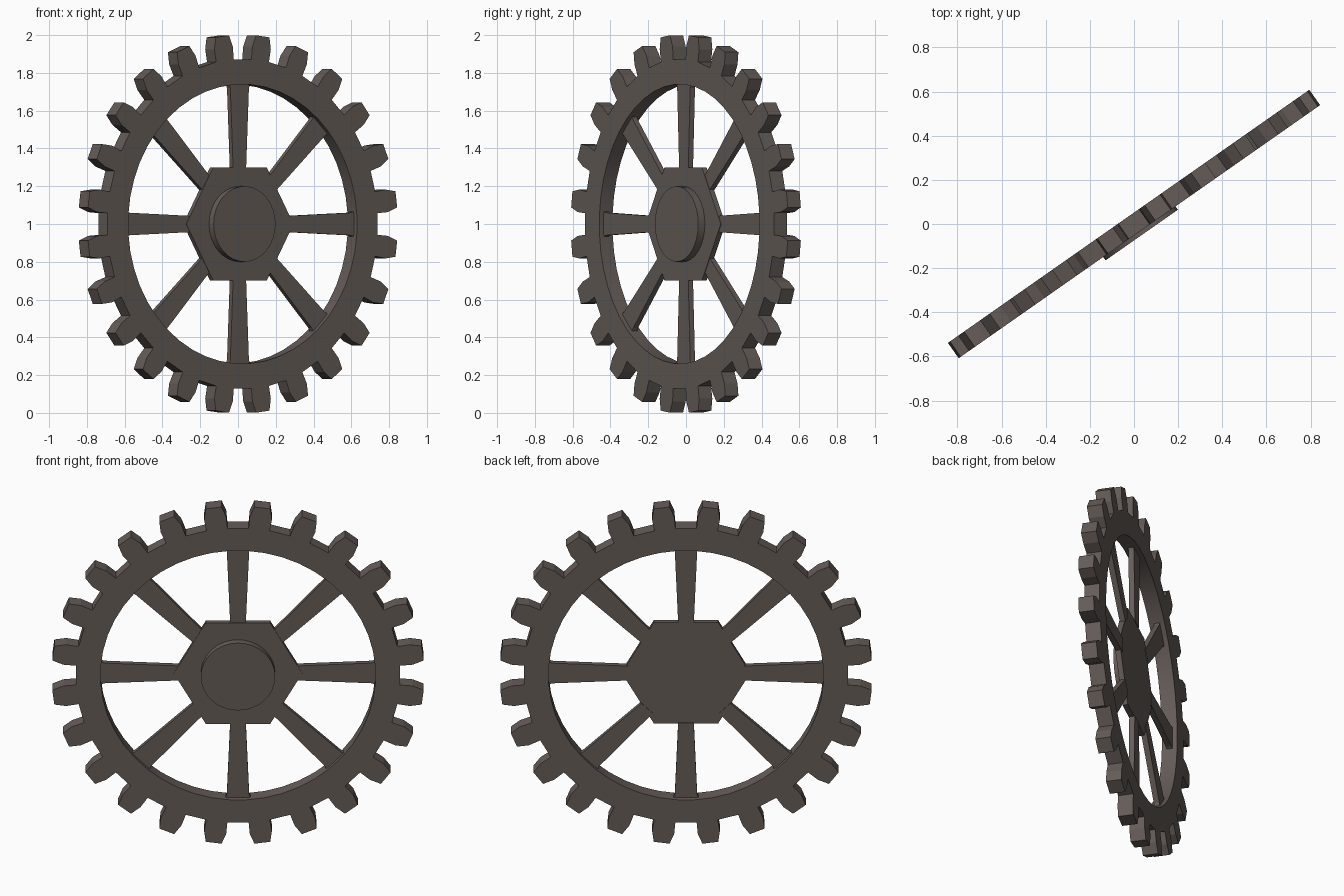
import bpy, bmesh, math
from math import sin, cos, pi, radians

if "Cube" in bpy.data.objects:
    bpy.data.objects.remove(bpy.data.objects["Cube"])

TURN = radians(35)      # wheel is turned about the vertical axis
TEETH, SPOKES = 24, 8

iron = bpy.data.materials.new("dark_iron")
iron.diffuse_color = (0.13, 0.107, 0.097, 1)
iron.use_nodes = True
iron.node_tree.nodes["Principled BSDF"].inputs["Base Color"].default_value = iron.diffuse_color


def polar(r, a, side=0.0):
    """Point at radius r along angle a, shifted sideways."""
    return (r * cos(a) - side * sin(a), r * sin(a) + side * cos(a))


def plate(name, polys, back, front, smooth=None):
    """Extrude flat polygons of the wheel plane from depth back to front (toward -y)."""
    bm = bmesh.new()
    for p in polys:
        bm.faces.new([bm.verts.new((x, -back, z)) for x, z in p])
    bmesh.ops.remove_doubles(bm, verts=bm.verts, dist=1e-5)
    res = bmesh.ops.extrude_face_region(bm, geom=bm.faces[:], use_keep_orig=True)
    for v in res["geom"]:
        if isinstance(v, bmesh.types.BMVert):
            v.co.y = -front
    bmesh.ops.recalc_face_normals(bm, faces=bm.faces)
    me = bpy.data.meshes.new(name)
    bm.to_mesh(me)
    bm.free()
    me.materials.append(iron)
    ob = bpy.data.objects.new(name, me)
    bpy.context.collection.objects.link(ob)
    ob.location.z = 1
    ob.rotation_euler.z = TURN
    if smooth:
        bpy.ops.object.select_all(action='DESELECT')
        ob.select_set(True)
        bpy.context.view_layer.objects.active = ob
        bpy.ops.object.shade_smooth_by_angle(angle=radians(smooth))
    return ob


# Toothed rim: 48 ring segments, every second one carries a tooth
ROOT, INNER, STEP = 0.874, 0.74, pi / TEETH
faces = []
for i in range(2 * TEETH):
    a = i * STEP
    lo, hi = a - STEP / 2, a + STEP / 2
    faces.append([polar(INNER, lo), polar(ROOT, lo), polar(ROOT, hi), polar(INNER, hi)])
    if i % 2:
        faces.append([polar(ROOT, lo), polar(0.94, a, -0.06), polar(1.002, a, -0.043),
                      polar(1.002, a, 0.043), polar(0.94, a, 0.06), polar(ROOT, hi)])
plate("toothed_rim", faces, -0.0425, 0.0425, smooth=9)

# Tapered spokes with a small flare at the rim
for i in range(SPOKES):
    a = i * 2 * pi / SPOKES
    half = [(0.295, 0.042), (0.72, 0.06), (0.745, 0.07)]
    outline = [polar(r, a, -w) for r, w in half] + [polar(r, a, w) for r, w in reversed(half)]
    plate(f"spoke_{i + 1}", [outline], -0.016, 0.015)

# Hexagonal hub plate and round cap
plate("hub_plate", [[polar(0.346, i * pi / 3) for i in range(6)]], -0.012, 0.018)
plate("hub_cap", [[polar(0.2, i * pi / 16) for i in range(32)]], 0.0, 0.061, smooth=30)
